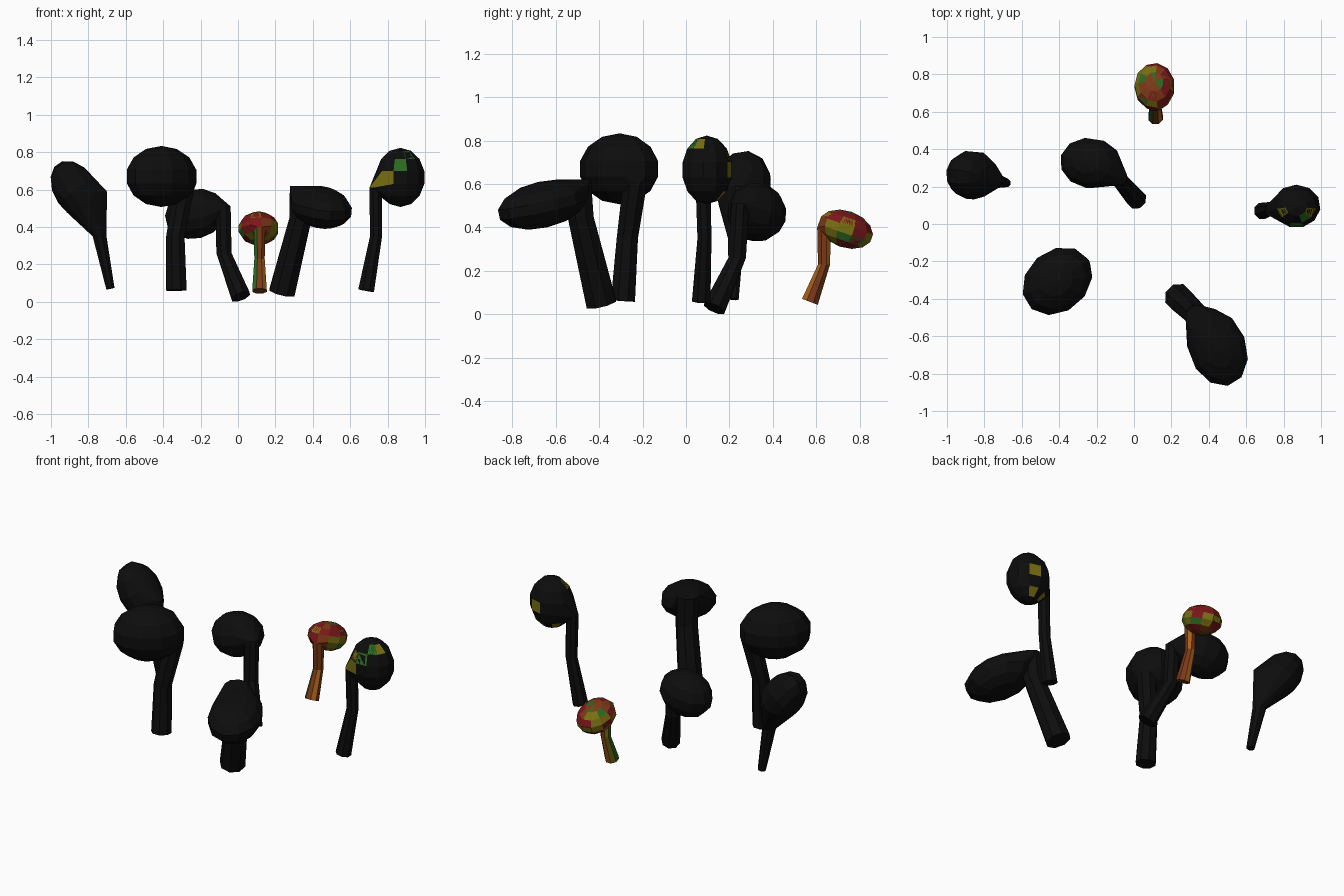
import bpy, bmesh, math, random
from mathutils import Vector, Matrix

if "Cube" in bpy.data.objects:
    bpy.data.objects.remove(bpy.data.objects["Cube"])

random.seed(4)

def material(name, rgb):
    m = bpy.data.materials.new(name)
    m.diffuse_color = (*rgb, 1)
    m.use_nodes = True
    m.node_tree.nodes["Principled BSDF"].inputs["Base Color"].default_value = m.diffuse_color
    return m

MATS = [material("black", (0.004, 0.004, 0.004)), material("olive", (0.19, 0.16, 0.006)),
        material("dark_red", (0.2, 0.008, 0.01)), material("rust", (0.2, 0.04, 0.008)),
        material("green", (0.025, 0.14, 0.015)), material("orange", (0.4, 0.12, 0.01))]

def ring(centre, radius, axis=(0, 0, 1), sides=8):
    q = Vector((0, 0, 1)).rotation_difference(Vector(axis))
    return [Vector(centre) + q @ Vector((radius * math.cos(a), radius * math.sin(a), 0))
            for a in (math.tau * (i + 0.5) / sides for i in range(sides))]

def finish(name, bm, paint):
    bmesh.ops.recalc_face_normals(bm, faces=bm.faces)
    bm.normal_update()
    for f in bm.faces:
        f.material_index = paint(f.normal)
    me = bpy.data.meshes.new(name)
    bm.to_mesh(me)
    bm.free()
    for m in MATS:
        me.materials.append(m)
    bpy.context.collection.objects.link(bpy.data.objects.new(name, me))

# Stem: bent tube, cut square at its foot
def stem(name, path, radii, paint):
    bm = bmesh.new()
    foot_axis = Vector(path[1]) - Vector(path[0])
    rings = [[bm.verts.new(p) for p in ring(c, r, foot_axis if i == 0 else (0, 0, 1))]
             for i, (c, r) in enumerate(zip(path, radii))]
    for a, b in zip(rings, rings[1:]):
        for i in range(8):
            j = (i + 1) % 8
            bm.faces.new((a[i], a[j], b[j], b[i]))
    bm.faces.new(rings[0])
    bm.faces.new(rings[-1])
    finish(name, bm, paint)

# Head: faceted ellipsoid hulled with the stem top so they blend together
def head(name, centre, axis, size, joints, paint):
    bm = bmesh.new()
    x = Vector(axis).normalized()
    y = Vector((0, 0, 1)).cross(x).normalized()
    z = x.cross(y)
    rot = Matrix((x, y, z)).transposed().to_4x4()
    mat = Matrix.Translation(centre) @ rot @ Matrix.Diagonal((*size, 1))
    bmesh.ops.create_uvsphere(bm, u_segments=11, v_segments=7, radius=1.02, matrix=mat)
    for c, r in joints:
        for p in ring(c, r):
            bm.verts.new(p)
    res = bmesh.ops.convex_hull(bm, input=bm.verts)
    junk = set(res["geom_interior"]) | set(res["geom_unused"])
    bmesh.ops.delete(bm, geom=[v for v in junk if isinstance(v, bmesh.types.BMVert)], context='VERTS')
    finish(name, bm, paint)

def black(n):
    return 0

def olive_patch(n):
    return random.choice((1, 1, 1, 4)) if n.dot(Vector((-0.1, 0.85, -0.5))) > 0.55 else 0

def patchwork_head(n):
    if random.random() < 0.15:
        return random.choice((4, 4, 3))
    if n.y < -0.45 or n.x < -0.75:
        return 1
    if n.x > 0.3 or n.z < -0.4 or n.y > 0.85:
        return 2
    return 3

def patchwork_stem(n):
    return 1 if n.y > 0.3 and n.x < 0 else random.choice((3, 3, 5)) if n.x > -0.4 else 4

# name, stem path, stem radii, head centre, head axis, head size, joints hulled, paints
PIECES = [
    ("left", [(-0.682, 0.22, 0.07), (-0.74, 0.23, 0.35), (-0.735, 0.24, 0.59)], (0.024, 0.04, 0.037),
     (-0.865, 0.262, 0.595), (-0.55, 0.05, 0.8), (0.175, 0.13, 0.115), 2, black, black),
    ("middle", [(0.015, 0.13, 0.028), (-0.075, 0.235, 0.26), (-0.08, 0.25, 0.51)], (0.055, 0.044, 0.044),
     (-0.23, 0.325, 0.47), (-1, 0.15, -0.25), (0.165, 0.135, 0.13), 1, black, black),
    ("front_left", [(-0.33, -0.29, 0.062), (-0.335, -0.27, 0.35), (-0.29, -0.235, 0.6)], (0.06, 0.053, 0.06),
     (-0.41, -0.305, 0.67), (0.75, 0.65, 0), (0.205, 0.165, 0.16), 1, black, black),
    ("front_right", [(0.235, -0.39, 0.05), (0.335, -0.485, 0.45), (0.34, -0.5, 0.62)], (0.075, 0.065, 0.068),
     (0.445, -0.66, 0.505), (0.35, -0.9, -0.22), (0.215, 0.155, 0.105), 1, black, black),
    ("right", [(0.685, 0.07, 0.06), (0.738, 0.085, 0.35), (0.737, 0.078, 0.61)], (0.046, 0.035, 0.037),
     (0.868, 0.095, 0.665), (1, 0, 0), (0.13, 0.116, 0.155), 1, black, olive_patch),
    ("back", [(0.115, 0.57, 0.058), (0.115, 0.635, 0.23), (0.115, 0.635, 0.4)], (0.042, 0.03, 0.034),
     (0.11, 0.735, 0.392), (0, 1, -0.35), (0.128, 0.108, 0.083), 1, patchwork_stem, patchwork_head),
]

for name, path, radii, centre, axis, size, n, stem_paint, head_paint in PIECES:
    stem(name + "_stem", path, radii, stem_paint)
    head(name + "_head", centre, axis, size, list(zip(path, radii))[-n:], head_paint)
